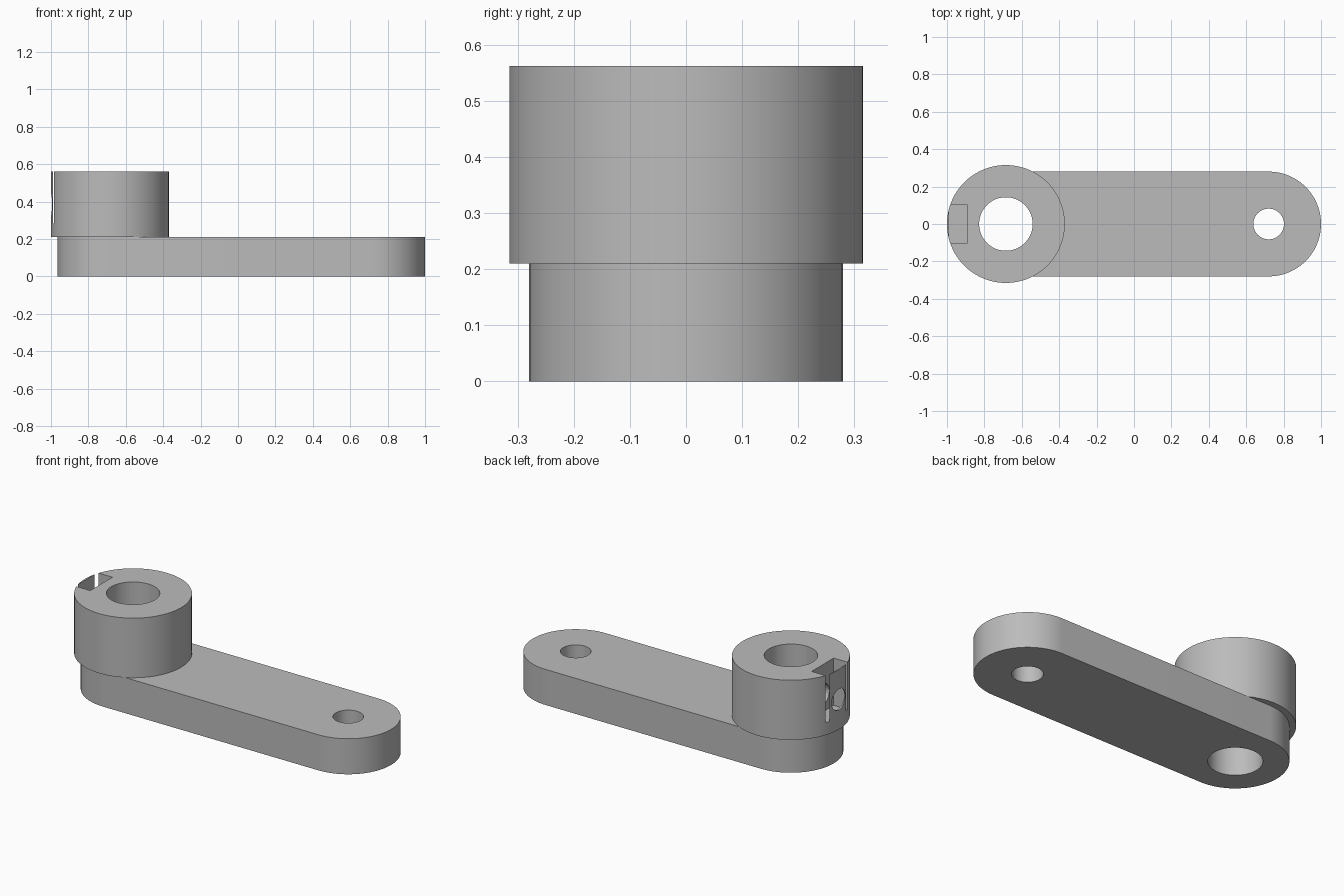
import bpy, bmesh, math
from mathutils import Matrix

default = bpy.data.objects.get("Cube")
if default:
    bpy.data.objects.remove(default, do_unlink=True)

HUB_X, TIP_X = -0.685, 0.72
ARM_R, HUB_R = 0.28, 0.315
ARM_TOP, HUB_TOP = 0.21, 0.562
SCREW_Z = (ARM_TOP + HUB_TOP) / 2
NUT_HALF = 0.103

grey = bpy.data.materials.new("plain grey")
grey.use_nodes = True
colour = (0.5, 0.5, 0.5, 1)
grey.diffuse_color = colour
grey.node_tree.nodes["Principled BSDF"].inputs["Base Color"].default_value = colour


def prism(name, outline, z0, z1):
    """Extrude a flat outline between two heights."""
    bm = bmesh.new()
    face = bm.faces.new([bm.verts.new((x, y, z0)) for x, y in outline])
    top = bmesh.ops.extrude_face_region(bm, geom=[face])["geom"]
    bmesh.ops.translate(bm, vec=(0, 0, z1 - z0),
                        verts=[v for v in top if isinstance(v, bmesh.types.BMVert)])
    bmesh.ops.recalc_face_normals(bm, faces=bm.faces)
    mesh = bpy.data.meshes.new(name)
    bm.to_mesh(mesh)
    bm.free()
    obj = bpy.data.objects.new(name, mesh)
    bpy.context.collection.objects.link(obj)
    mesh.materials.append(grey)
    return obj


def arc(x, r, start, end, steps):
    return [(x + r * math.cos(a), r * math.sin(a))
            for a in (start + (end - start) * i / steps for i in range(steps + 1))]


def circle(x, r, steps=96):
    return arc(x, r, 0, 2 * math.pi, steps)[:-1]


def cut(obj, cutters):
    """Subtract the cutters and shade the round walls smooth."""
    bpy.context.view_layer.objects.active = obj
    for cutter in cutters:
        cutter.hide_render = True
        mod = obj.modifiers.new("cut", "BOOLEAN")
        mod.operation, mod.solver, mod.object = "DIFFERENCE", "EXACT", cutter
        bpy.ops.object.modifier_apply(modifier=mod.name)
    bpy.ops.object.select_all(action="DESELECT")
    obj.select_set(True)
    bpy.ops.object.shade_smooth_by_angle(angle=math.radians(30))


# Lever arm with rounded ends, and the hub standing on it
half = math.pi / 2
arm = prism("lever_arm", arc(TIP_X, ARM_R, -half, half, 48)
            + arc(HUB_X, ARM_R, half, 3 * half, 48), 0, ARM_TOP)
hub = prism("hub", circle(HUB_X, HUB_R), ARM_TOP, HUB_TOP)

# Shaft bore, handle hole, nut pocket and set screw hole
bore = prism("bore_cutter", circle(HUB_X, 0.143), -0.1, 0.7)
tip_hole = prism("handle_hole_cutter", circle(TIP_X, 0.082, 64), -0.1, 0.4)
pocket = prism("nut_pocket_cutter",
               [(-0.99, -NUT_HALF), (-0.892, -NUT_HALF), (-0.892, NUT_HALF), (-0.99, NUT_HALF)],
               SCREW_Z - NUT_HALF, 0.7)
screw = prism("screw_hole_cutter", circle(0, 0.062, 48), 0, 0.4)
screw.data.transform(Matrix.Translation((-1.1, 0, SCREW_Z)) @ Matrix.Rotation(half, 4, "Y"))

cut(arm, [bore, tip_hole])
cut(hub, [bore, pocket, screw])

for cutter in (bore, tip_hole, pocket, screw):
    bpy.data.objects.remove(cutter, do_unlink=True)
